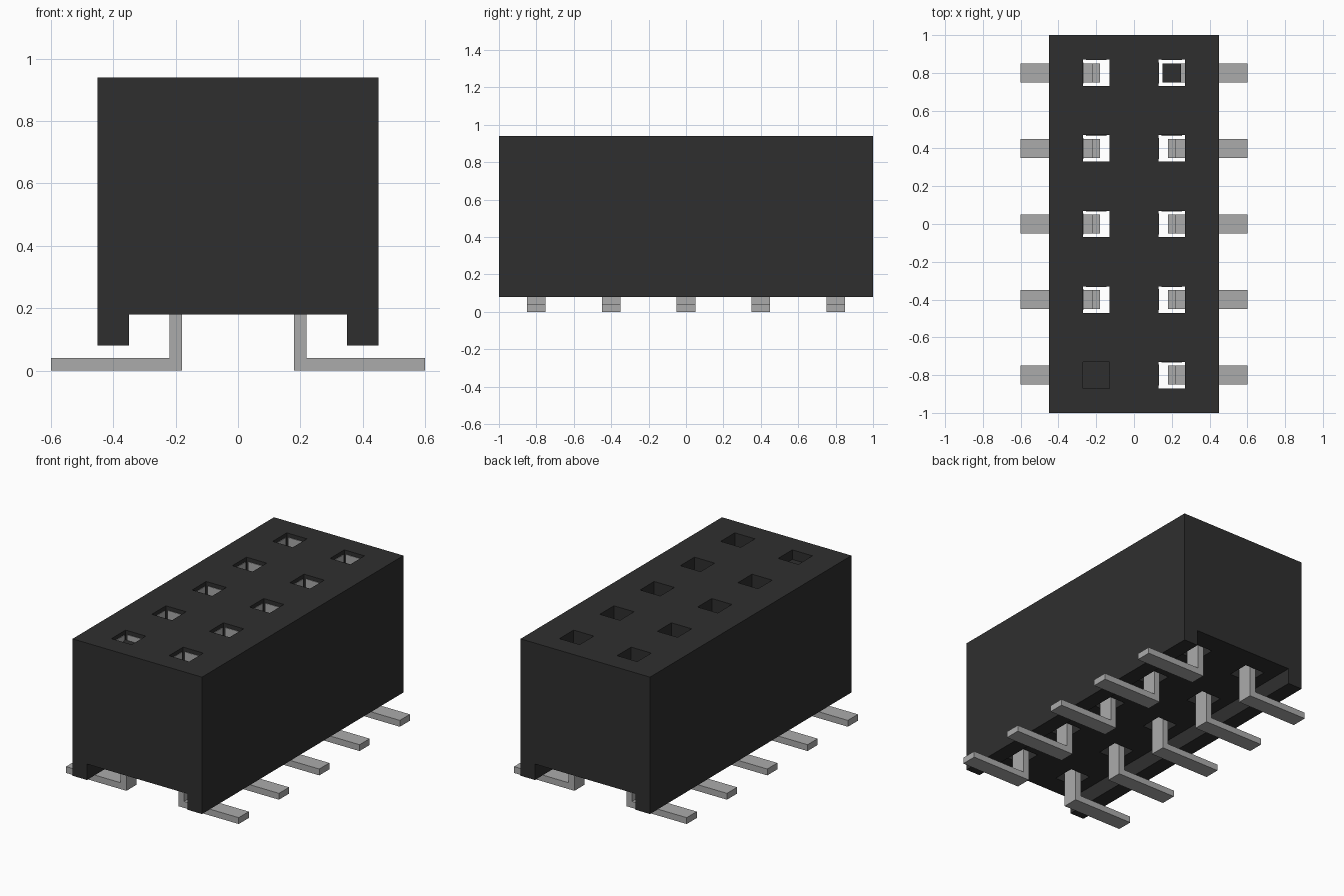
import bpy, bmesh
from mathutils import Matrix, Vector

if "Cube" in bpy.data.objects:
    bpy.data.objects.remove(bpy.data.objects["Cube"], do_unlink=True)


def material(name, rgb):
    m = bpy.data.materials.new(name)
    m.use_nodes = True
    m.diffuse_color = (*rgb, 1)
    m.node_tree.nodes["Principled BSDF"].inputs["Base Color"].default_value = (*rgb, 1)
    return m


BLACK = material("black plastic", (0.028, 0.028, 0.028))
GREY = material("grey metal", (0.41, 0.41, 0.41))


def finish(name, bm, mat):
    bmesh.ops.recalc_face_normals(bm, faces=bm.faces)
    mesh = bpy.data.meshes.new(name)
    bm.to_mesh(mesh)
    bm.free()
    mesh.materials.append(mat)
    obj = bpy.data.objects.new(name, mesh)
    bpy.context.collection.objects.link(obj)
    return obj


def add_box(bm, centre, size):
    bmesh.ops.create_cube(bm, size=1, matrix=Matrix.Translation(centre) @ Matrix.Diagonal((*size, 1)))


def extrude_profile(name, points, y, half, mat):
    """Extrude an (x, z) outline along y."""
    bm = bmesh.new()
    face = bm.faces.new([bm.verts.new((x, y - half, z)) for x, z in points])
    moved = bmesh.ops.extrude_face_region(bm, geom=[face])["geom"]
    bmesh.ops.translate(bm, vec=(0, 2 * half, 0),
                        verts=[v for v in moved if isinstance(v, bmesh.types.BMVert)])
    return finish(name, bm, mat)


ROWS = [-0.8, -0.4, 0, 0.4, 0.8]
SOCKETS = [(side * 0.2, y) for side in (-1, 1) for y in ROWS]
HOLE = 0.14
TOP = 0.94

# Housing with a rail under each long side
half_outline = [(0.35, 0.18), (0.35, 0.08), (0.45, 0.08), (0.45, TOP)]
outline = half_outline + [(-x, z) for x, z in reversed(half_outline)]
housing = extrude_profile("housing", outline, 0, 1, BLACK)

# Square sockets cut through the housing
bm = bmesh.new()
for x, y in SOCKETS:
    add_box(bm, (x, y, 0.6), (HOLE, HOLE, 1.2))
cutter = finish("socket_cutter", bm, BLACK)
cutter.hide_render = True
mod = housing.modifiers.new("sockets", "BOOLEAN")
mod.operation, mod.solver, mod.object = "DIFFERENCE", "EXACT", cutter
graph = bpy.context.evaluated_depsgraph_get()
cut_mesh = bpy.data.meshes.new_from_object(housing.evaluated_get(graph))
housing.modifiers.clear()
housing.data = cut_mesh
bpy.data.objects.remove(cutter, do_unlink=True)

# Bent pins, feet pointing outwards
for x, y in SOCKETS:
    s = 1 if x > 0 else -1
    bend = [(0.18, 0), (0.6, 0), (0.6, 0.04), (0.22, 0.04), (0.22, 0.45), (0.18, 0.45)]
    extrude_profile("pin", [(s * px, pz) for px, pz in bend], y, 0.05, GREY)

# Thin contact leaves on two walls of every socket
bm = bmesh.new()
for x, y in SOCKETS:
    add_box(bm, (x - HOLE / 2 + 0.001, y, 0.76), (0.004, 0.11, 0.31))
    add_box(bm, (x, y + HOLE / 2 - 0.001, 0.76), (0.11, 0.004, 0.31))
finish("contact_leaves", bm, GREY)

# Floor closing one corner socket, cap on the pin in the opposite corner
bm = bmesh.new()
add_box(bm, (-0.2, -0.8, 0.875), (HOLE, HOLE, 0.01))
finish("socket_floor", bm, BLACK)
bm = bmesh.new()
add_box(bm, (0.2, 0.8, 0.455), (0.1, 0.1, 0.01))
finish("pin_cap", bm, BLACK)
